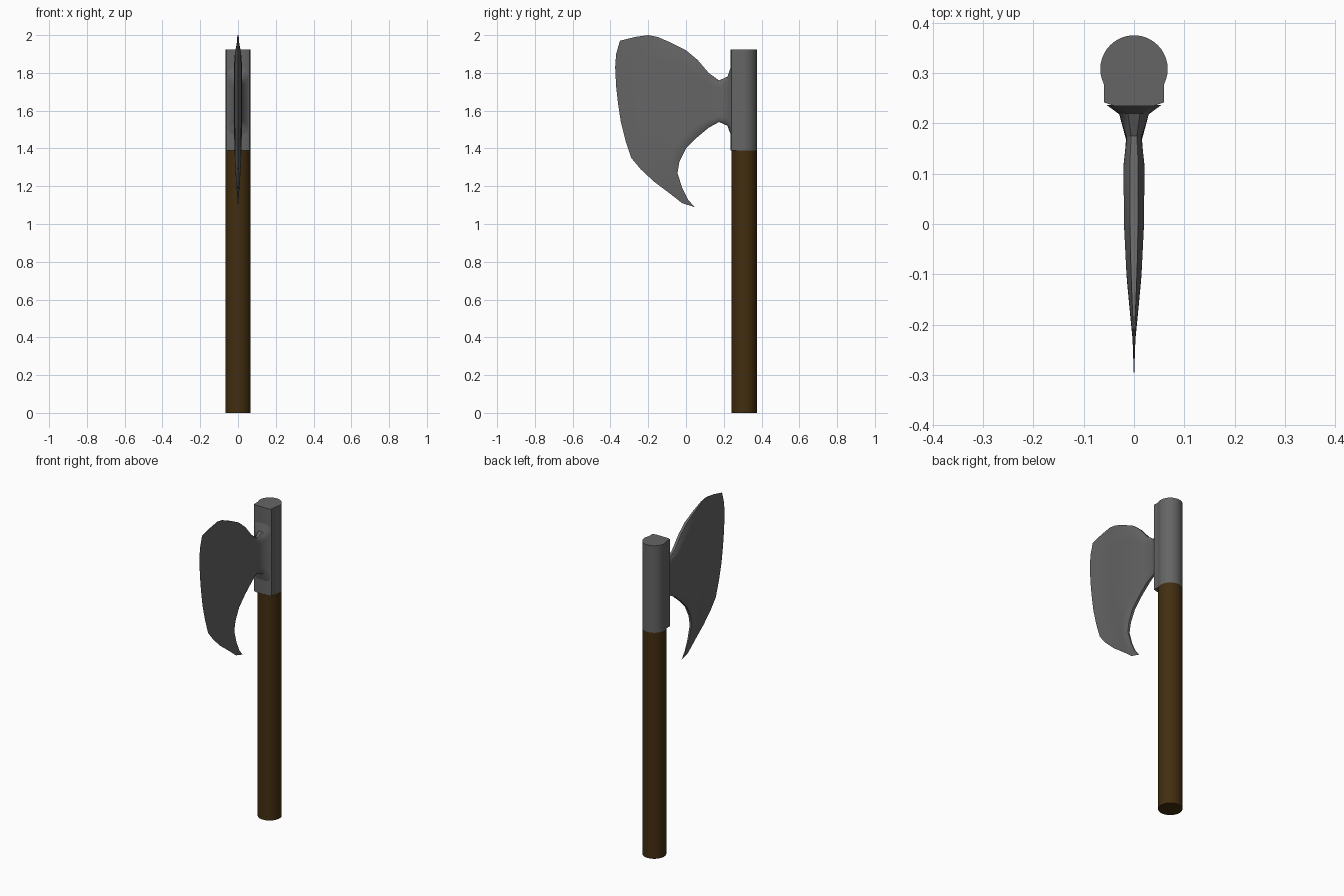
import bpy, bmesh, math

if "Cube" in bpy.data.objects:
    bpy.data.objects.remove(bpy.data.objects["Cube"])

AXIS_Y, R = 0.308, 0.067


def material(name, rgb):
    m = bpy.data.materials.new(name)
    m.diffuse_color = (*rgb, 1)
    m.use_nodes = True
    m.node_tree.nodes["Principled BSDF"].inputs["Base Color"].default_value = m.diffuse_color
    return m


def finish(name, bm, mat, angle):
    bmesh.ops.remove_doubles(bm, verts=bm.verts, dist=0.0002)
    bmesh.ops.recalc_face_normals(bm, faces=bm.faces)
    me = bpy.data.meshes.new(name)
    bm.to_mesh(me)
    bm.free()
    ob = bpy.data.objects.new(name, me)
    bpy.context.collection.objects.link(ob)
    me.materials.append(mat)
    bpy.ops.object.select_all(action='DESELECT')
    ob.select_set(True)
    bpy.context.view_layer.objects.active = ob
    bpy.ops.object.shade_smooth_by_angle(angle=math.radians(angle))
    return ob


def prism(name, outline, z0, z1, mat):
    bm = bmesh.new()
    lo = [bm.verts.new((x, y, z0)) for x, y in outline]
    hi = [bm.verts.new((x, y, z1)) for x, y in outline]
    n = len(outline)
    bm.faces.new(lo)
    bm.faces.new(hi)
    for i in range(n):
        j = (i + 1) % n
        bm.faces.new((lo[i], lo[j], hi[j], hi[i]))
    return finish(name, bm, mat, 35)


def arc(a0, a1, n):
    return [(R * math.cos(a0 + (a1 - a0) * i / n),
             AXIS_Y + R * math.sin(a0 + (a1 - a0) * i / n)) for i in range(n + 1)]


wood = material("wood", (0.055, 0.027, 0.005))
steel = material("steel", (0.13, 0.13, 0.13))

# Round wooden handle
prism("handle", arc(0, 2 * math.pi, 32)[:-1], 0, 1.39, wood)

# Steel socket: round back with a squared front
a = math.radians(27)
socket = arc(-a, math.pi + a, 26) + [(-0.06, 0.242), (-0.04, 0.235), (0.04, 0.235), (0.06, 0.242)]
prism("socket", socket, 1.39, 1.925, steel)

# Blade outline: upper rim, lower rim and cutting edge as (y, z)
top = [(0.237, 1.83), (0.22, 1.78), (0.175, 1.76), (0.12, 1.80), (0.06, 1.87), (0, 1.92),
       (-0.08, 1.96), (-0.15, 1.99), (-0.20, 2.0), (-0.27, 1.99), (-0.35, 1.97)]
bottom = [(0.237, 1.47), (0.22, 1.52), (0.175, 1.54), (0.12, 1.51), (0.06, 1.46), (0, 1.40),
          (-0.035, 1.33), (-0.045, 1.27), (-0.02, 1.19), (0.01, 1.13), (0.045, 1.09)]
edge = [(-0.35, 1.97), (-0.37, 1.90), (-0.375, 1.83), (-0.37, 1.73), (-0.36, 1.64),
        (-0.345, 1.54), (-0.32, 1.44), (-0.29, 1.35), (-0.24, 1.29), (-0.17, 1.225),
        (-0.09, 1.165), (-0.02, 1.11), (0.045, 1.09)]
# Half thickness along y
thick = [(0.237, 0.055), (0.22, 0.03), (0.175, 0.014), (0.15, 0.021), (0, 0.02),
         (-0.1, 0.015), (-0.26, 0.002), (-0.4, 0.0)]


def half_thickness(y):
    for (y0, h0), (y1, h1) in zip(thick, thick[1:]):
        if y >= y1:
            return h0 + (h1 - h0) * min(1, max(0, (y0 - y) / (y0 - y1)))
    return 0


def lerp(p, q, s):
    return [u + (v - u) * s for u, v in zip(p, q)]


# Blade: two bulged faces between the rims, meeting at the cutting edge
bm = bmesh.new()
C, N = len(top), len(edge)
sides = []
for sign in (1, -1):
    grid = []
    for c in range(C):
        t = c / (C - 1)
        col = []
        for r in range(N):
            s = r / (N - 1)
            base, chord = lerp(top[c], bottom[c], s), lerp(top[-1], bottom[-1], s)
            y, z = [b + t * t * (e - k) for b, e, k in zip(base, edge[r], chord)]
            h = half_thickness(y) * min(1, (1 - t) * 3)
            if r in (0, N - 1):
                h *= 0.7 if c == 0 else 0.4
            col.append(bm.verts.new((sign * h, y, z)))
        grid.append(col)
    for c in range(C - 1):
        for r in range(N - 1):
            bm.faces.new((grid[c][r], grid[c + 1][r], grid[c + 1][r + 1], grid[c][r + 1]))
    sides.append(grid)
A, B = sides
for c in range(C - 1):
    for r in (0, N - 1):
        bm.faces.new((A[c][r], A[c + 1][r], B[c + 1][r], B[c][r]))
for r in range(N - 1):
    bm.faces.new((A[0][r], A[0][r + 1], B[0][r + 1], B[0][r]))
finish("blade", bm, steel, 40)
